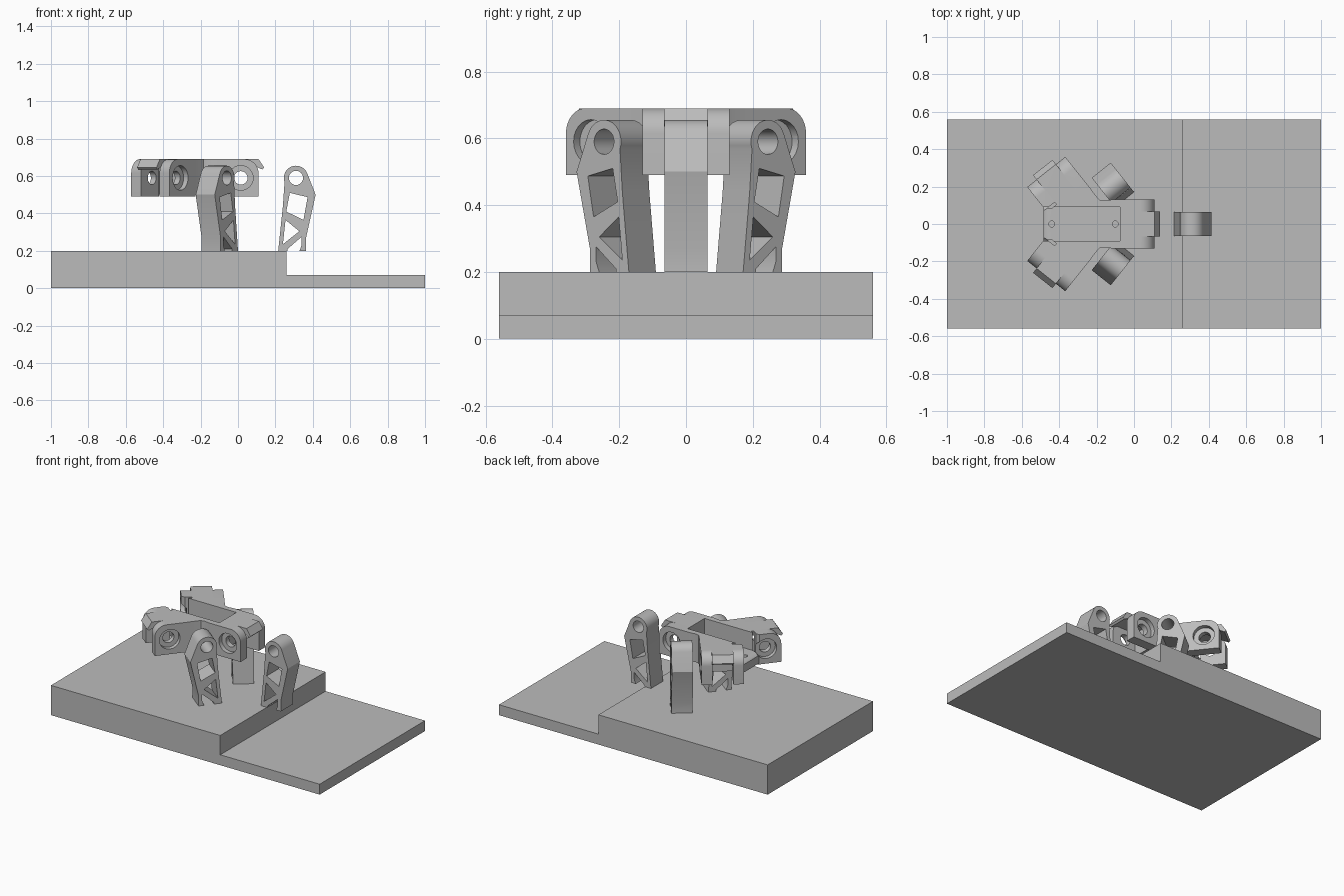
import bpy, bmesh, math
from mathutils import Matrix

cube = bpy.data.objects.get("Cube")
if cube:
    bpy.data.objects.remove(cube, do_unlink=True)

grey = bpy.data.materials.new("plain grey")
grey.use_nodes = True
grey.diffuse_color = (0.5, 0.5, 0.5, 1)
grey.node_tree.nodes["Principled BSDF"].inputs["Base Color"].default_value = (0.5, 0.5, 0.5, 1)


def prism(name, outline, low, high, axis="Y", place=Matrix()):
    """Extrude an outline: an xz outline along Y, or an xy outline along Z."""
    bm = bmesh.new()
    rings = []
    for d in (low, high):
        rings.append([bm.verts.new((a, d, b) if axis == "Y" else (a, b, d)) for a, b in outline])
    n = len(outline)
    bm.faces.new(rings[0])
    bm.faces.new(rings[1][::-1])
    for i in range(n):
        j = (i + 1) % n
        bm.faces.new((rings[0][i], rings[1][i], rings[1][j], rings[0][j]))
    bmesh.ops.recalc_face_normals(bm, faces=bm.faces)
    bm.transform(place)
    mesh = bpy.data.meshes.new(name)
    bm.to_mesh(mesh)
    bm.free()
    mesh.materials.append(grey)
    obj = bpy.data.objects.new(name, mesh)
    bpy.context.collection.objects.link(obj)
    return obj


def arc(cx, cz, r, start, end, steps=12):
    angles = [math.radians(start + (end - start) * i / steps) for i in range(steps + 1)]
    return [(cx + r * math.cos(a), cz + r * math.sin(a)) for a in angles]


def disc(cx, cz, r):
    return arc(cx, cz, r, 0, 345, 23)


def combine(obj, other, operation):
    bpy.context.view_layer.objects.active = obj
    mod = obj.modifiers.new("shape", "BOOLEAN")
    mod.operation, mod.solver, mod.object = operation, "EXACT", other
    bpy.ops.object.modifier_apply(modifier=mod.name)
    bpy.data.objects.remove(other, do_unlink=True)


def finish(obj):
    bpy.ops.object.select_all(action="DESELECT")
    obj.select_set(True)
    bpy.context.view_layer.objects.active = obj
    bpy.ops.object.shade_smooth_by_angle(angle=math.radians(30))


def frame(x, y, degrees):
    return Matrix.Translation((x, y, 0)) @ Matrix.Rotation(math.radians(degrees), 4, "Z")


PIN = 0.59      # height of the hinge axes
TURN = 128.5    # heading of the two rear hinges

# Stepped base
prism("stepped_base", [(-1, 0), (1, 0), (1, 0.07), (0.26, 0.07), (0.26, 0.2), (-1, 0.2)], -0.56, 0.56)

# Legs: bent bar with a hinge eye, two windows and a notched foot
leg_outline = ([(-0.095, 0.2), (0.054, 0.2), (0.054, 0.27), (0.105, 0.5)]
               + arc(0, PIN, 0.065, 22, 200, 18) + [(-0.07, 0.44)])
leg_cuts = [
    disc(0, PIN, 0.038),
    [(-0.033, 0.51), (0.062, 0.487), (0.04, 0.365), (-0.052, 0.41)],
    [(-0.056, 0.365), (0.018, 0.305), (-0.07, 0.235)],
    [(-0.045, 0.19), (-0.045, 0.21), (0.03, 0.275), (0.03, 0.23), (0.015, 0.19)],
]
for name, x, y, turn in (("front_leg", 0.31, 0, 0), ("left_leg", -0.11, 0.205, TURN),
                         ("right_leg", -0.11, -0.205, -TURN)):
    leg = prism(name, leg_outline, -0.065, 0.065)
    for cut in leg_cuts:
        combine(leg, prism("cutter", cut, -0.1, 0.1), "DIFFERENCE")
    leg.data.transform(frame(x, y, turn))
    finish(leg)

# Palm core, mirrored across the middle
half = [(-0.06, -0.13), (-0.12, -0.13), (-0.16, -0.125), (-0.185, -0.13), (-0.2, -0.147),
        (-0.262, -0.225), (-0.44, -0.084), (-0.485, -0.085)]
palm = prism("palm", half + [(x, -y) for x, y in half[::-1]], 0.5, 0.69, "Z")

# Three forked hinges: prongs, roof and stop tab
roof = [(-0.09, 0.66), (0.06, 0.66), (0.115, 0.635), (0.125, 0.645), (0.095, 0.69), (-0.09, 0.69)]
hinges = [(0.015, 0, 0), (-0.41, 0.204, TURN), (-0.41, -0.204, -TURN)]
for x, y, turn in hinges:
    place = frame(x, y, turn)
    for side in (-1, 1):
        inner = turn * side > 0
        back = -0.06 if inner else -0.13
        prong = [(back, 0.49), (0.095, 0.49)] + arc(0.02, 0.615, 0.075, 0, 90) + [(back, 0.69)]
        low, high = sorted((side * 0.064, side * 0.13))
        combine(palm, prism("prong", prong, low, high, place=place), "UNION")
    combine(palm, prism("roof", roof, -0.066, 0.066, place=place), "UNION")

# Counterbored pin holes; each cutter stays within its own hinge
for x, y, turn in hinges:
    place = frame(x, y, turn)
    combine(palm, prism("cutter", disc(0, PIN, 0.036), -0.15, 0.15, place=place), "DIFFERENCE")
    for side in (-1, 1):
        low, high = sorted((side * 0.1, side * 0.15))
        combine(palm, prism("cutter", disc(0, PIN, 0.066), low, high, place=place), "DIFFERENCE")

# Top channel with a sloping rear lip, and two screw holes
channel = [(-0.075, 0.57), (-0.455, 0.57), (-0.475, 0.562), (-0.5, 0.54), (-0.5, 0.8), (-0.075, 0.8)]
combine(palm, prism("cutter", channel, -0.09, 0.09), "DIFFERENCE")
for x in (-0.44, -0.1):
    combine(palm, prism("cutter", disc(x, 0, 0.016), 0.4, 0.6, "Z"), "DIFFERENCE")
finish(palm)
